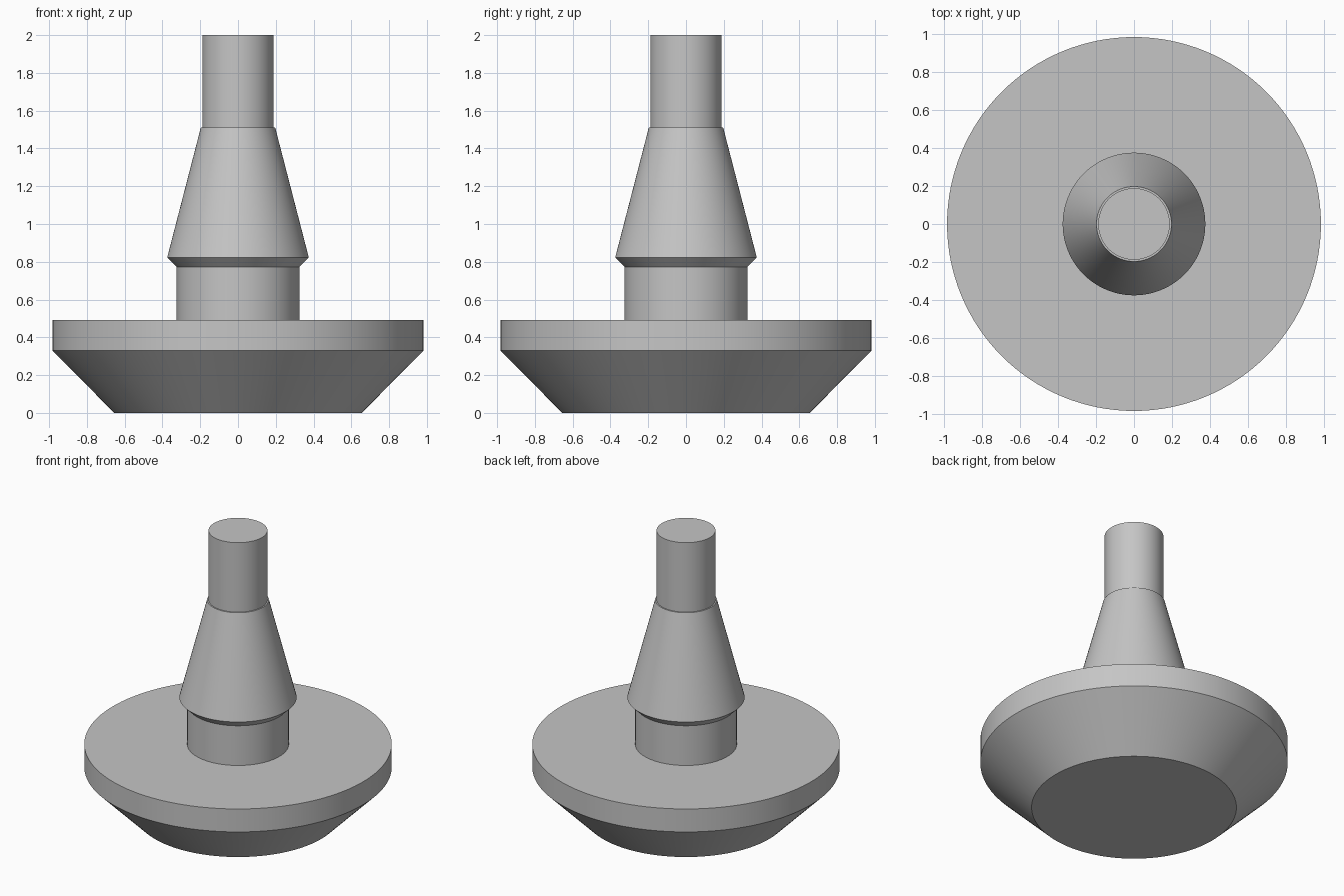
import bpy
import bmesh
from math import cos, sin, pi, radians

SEGMENTS = 128

if "Cube" in bpy.data.objects:
    bpy.data.objects.remove(bpy.data.objects["Cube"], do_unlink=True)

grey = bpy.data.materials.new("plain_grey")
grey.use_nodes = True
colour = (0.56, 0.56, 0.56, 1)
grey.diffuse_color = colour
grey.node_tree.nodes["Principled BSDF"].inputs["Base Color"].default_value = colour


def lathe(name, profile, cap_bottom=False, cap_top=False):
    """Turn a (radius, height) profile, listed from bottom to top, around z."""
    bm = bmesh.new()
    angles = [2 * pi * i / SEGMENTS for i in range(SEGMENTS)]
    rings = [[bm.verts.new((r * cos(a), r * sin(a), z)) for a in angles]
             for r, z in profile]
    for low, high in zip(rings, rings[1:]):
        for i in range(SEGMENTS):
            j = (i + 1) % SEGMENTS
            bm.faces.new((low[i], low[j], high[j], high[i]))
    if cap_bottom:
        bm.faces.new(rings[0][::-1])
    if cap_top:
        bm.faces.new(rings[-1])
    mesh = bpy.data.meshes.new(name)
    bm.to_mesh(mesh)
    bm.free()
    mesh.materials.append(grey)
    obj = bpy.data.objects.new(name, mesh)
    bpy.context.collection.objects.link(obj)
    bpy.ops.object.select_all(action="DESELECT")
    obj.select_set(True)
    bpy.context.view_layer.objects.active = obj
    bpy.ops.object.shade_smooth_by_angle(angle=radians(12))
    return obj


# Wide chamfered head, with its flat upper face ending at the neck
lathe("head", [(0.655, 0), (0.983, 0.33), (0.983, 0.492), (0.325, 0.492)],
      cap_bottom=True)

# Straight neck
lathe("neck", [(0.325, 0.492), (0.325, 0.772)])

# Tapered barb with an undercut lip and a small shoulder at its top
lathe("barb", [(0.325, 0.772), (0.375, 0.822), (0.197, 1.51), (0.188, 1.51)])

# Pull stem
lathe("stem", [(0.188, 1.51), (0.188, 2)], cap_top=True)
